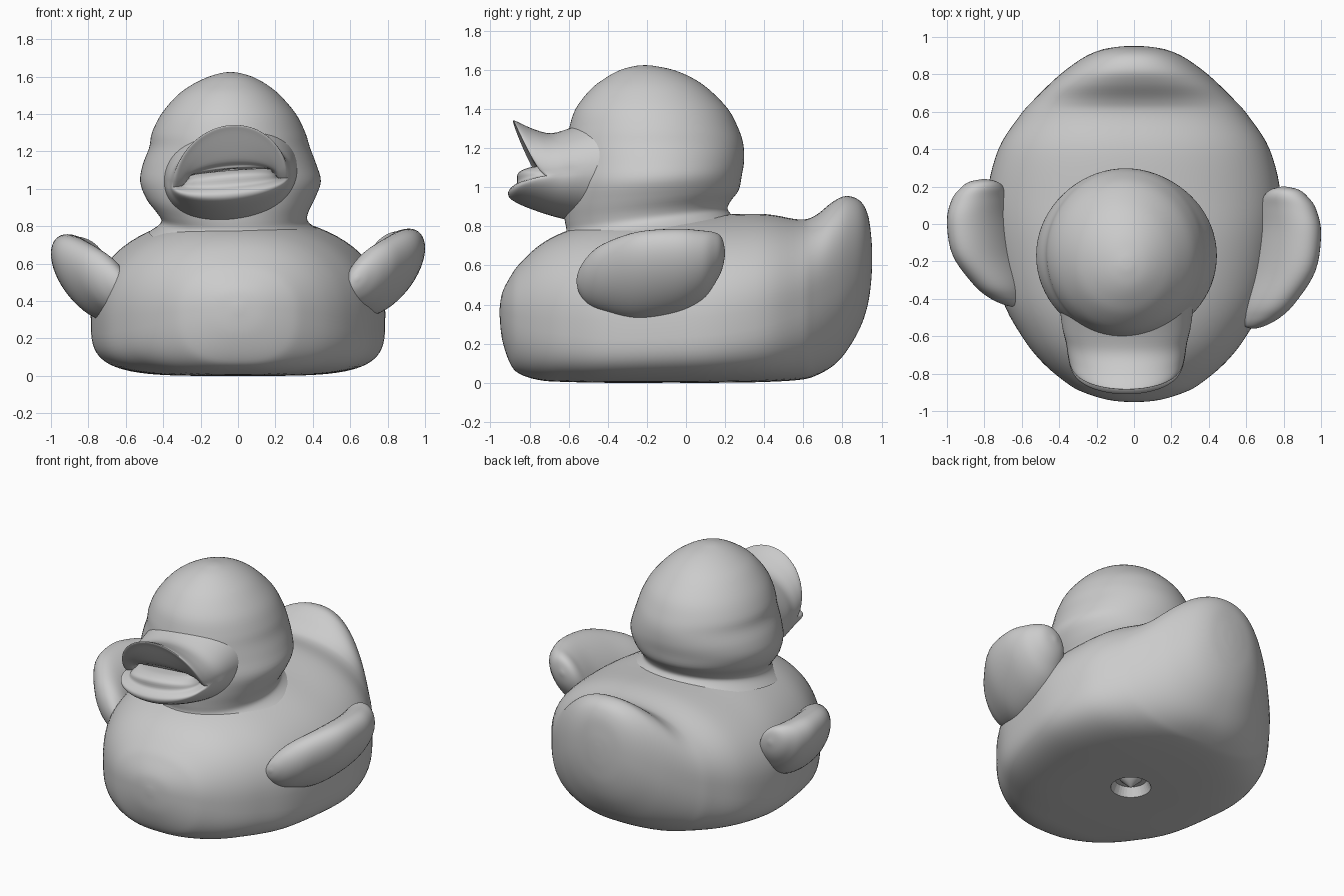
import bpy, bmesh
from math import sin, cos, pi, radians, copysign

if "Cube" in bpy.data.objects:
    bpy.data.objects.remove(bpy.data.objects["Cube"])


def spline(keys, steps):
    """Catmull-Rom interpolation through rows of station values."""
    out = []
    for i in range(len(keys) - 1):
        rows = [keys[max(i - 1, 0)], keys[i], keys[i + 1], keys[min(i + 2, len(keys) - 1)]]
        for s in range(steps):
            t = s / steps
            out.append([0.5 * (2 * b + (c - a) * t + (2 * a - 5 * b + 4 * c - d) * t * t
                               + (3 * b - a - 3 * c + d) * t ** 3) for a, b, c, d in zip(*rows)])
    return out + [list(keys[-1])]


def loft(name, keys, ring, steps=4, n=64, cap=(True, True)):
    """Skin rings made by ring(station, angle) into one smooth object."""
    bm = bmesh.new()
    rings = [[bm.verts.new(ring(k, 2 * pi * i / n)) for i in range(n)] for k in spline(keys, steps)]
    for a, b in zip(rings, rings[1:]):
        for i in range(n):
            j = (i + 1) % n
            bm.faces.new((a[i], a[j], b[j], b[i]))
    for use, r in zip(cap, (rings[0], rings[-1])):
        if use:
            bm.faces.new(r)
    bmesh.ops.remove_doubles(bm, verts=bm.verts, dist=0.0005)
    bmesh.ops.recalc_face_normals(bm, faces=bm.faces)
    me = bpy.data.meshes.new(name)
    bm.to_mesh(me)
    bm.free()
    ob = bpy.data.objects.new(name, me)
    bpy.context.collection.objects.link(ob)
    smooth(ob)
    return ob


def smooth(ob, angle=50):
    bpy.ops.object.select_all(action='DESELECT')
    ob.select_set(True)
    bpy.context.view_layer.objects.active = ob
    bpy.ops.object.shade_smooth_by_angle(angle=radians(angle))


def power(v, e):
    return copysign(abs(v) ** e, v)


# Body with upturned tail: y, half width, bottom z, widest z, top z, lower squareness
def body_ring(k, a):
    y, w, zb, zm, zt, low = k
    e = 2 / 2.2 if sin(a) > 0 else 2 / low
    h = zt - zm if sin(a) > 0 else zm - zb
    return (w * power(cos(a), e), y, zm + h * power(sin(a), e))


body = loft("body", [
    (-.953, .02, .34, .36, .38, 2.2), (-.94, .14, .22, .36, .46, 2.3),
    (-.90, .27, .10, .35, .54, 2.5), (-.85, .36, .045, .34, .61, 2.8),
    (-.74, .49, .012, .33, .71, 3.3), (-.60, .60, .004, .33, .78, 3.8),
    (-.40, .705, 0, .32, .83, 4.2), (-.10, .77, 0, .33, .86, 4.2),
    (.15, .785, 0, .34, .86, 4.0), (.40, .725, .004, .38, .863, 3.6),
    (.58, .61, .015, .43, .835, 3.1), (.66, .54, .035, .46, .855, 2.8),
    (.75, .45, .085, .50, .925, 2.5), (.82, .37, .16, .53, .955, 2.3),
    (.89, .27, .28, .58, .93, 2.2), (.93, .18, .40, .62, .86, 2.1),
    (.947, .09, .52, .64, .75, 2), (.952, .02, .61, .64, .67, 2)], body_ring, 5, 80)

# Plug recess in the base, with a small cone inside
bpy.ops.mesh.primitive_cone_add(vertices=40, radius1=.15, radius2=.10, depth=.12, location=(0, -.03, 0))
cutter = bpy.context.object
cutter.name = "recess_cutter"
cutter.hide_render = True
mod = body.modifiers.new("recess", 'BOOLEAN')
mod.operation, mod.object, mod.solver = 'DIFFERENCE', cutter, 'EXACT'
bpy.context.view_layer.objects.active = body
bpy.ops.object.modifier_apply(modifier="recess")
bpy.data.objects.remove(cutter)
smooth(body, 35)
bpy.ops.mesh.primitive_cone_add(vertices=32, radius1=.07, radius2=.008, depth=.06,
                                location=(0, -.03, .032), rotation=(pi, 0, 0))
bpy.context.object.name = "plug_nub"
smooth(bpy.context.object)


# Head with flared neck: z, centre x, centre y, radius x, radius y, neck tilt
def head_ring(k, a):
    z, cx, cy, rx, ry, tilt = k
    dy = ry * sin(a)
    return (cx + rx * cos(a), cy + dy, z + tilt * dy)


loft("head", [
    (.765, -.015, -.20, .46, .46, .145), (.80, -.015, -.20, .41, .43, .145),
    (.835, -.02, -.20, .39, .412, .14), (.88, -.03, -.195, .408, .425, .12),
    (.95, -.04, -.18, .452, .45, .08), (1.04, -.04, -.17, .483, .455, .04),
    (1.13, -.045, -.16, .464, .457, .01), (1.22, -.045, -.16, .43, .453, 0),
    (1.30, -.05, -.165, .41, .433, 0), (1.40, -.05, -.175, .36, .39, 0),
    (1.50, -.05, -.185, .275, .303, 0), (1.56, -.045, -.19, .195, .22, 0),
    (1.60, -.04, -.20, .115, .135, 0), (1.62, -.04, -.21, .045, .05, 0),
    (1.624, -.04, -.21, .008, .008, 0)], head_ring, 4, 72, (False, True))


# Open beak, root to lip and back into the mouth:
# half width, corner z, top z, bottom z, corner y, top y, bottom y
def beak_ring(k, a):
    w, zc, zt, zb, yc, yt, yb = k
    s = sin(a)
    x = w * cos(a)
    z = zc + (zt - zc if s > 0 else zc - zb) * s
    y = yc + ((yt if s > 0 else yb) - yc) * abs(s) ** .75
    return (x - .04, y, z + .08 * x)


loft("beak", [
    (.36, 1.07, 1.36, .80, -.42, -.45, -.45), (.345, 1.06, 1.295, .835, -.54, -.61, -.61),
    (.325, 1.05, 1.275, .865, -.62, -.70, -.72), (.315, 1.04, 1.30, .905, -.68, -.79, -.83),
    (.307, 1.035, 1.335, .94, -.71, -.865, -.895), (.297, 1.035, 1.338, .97, -.72, -.885, -.91),
    (.277, 1.035, 1.305, .995, -.715, -.868, -.895), (.255, 1.04, 1.22, 1.02, -.705, -.825, -.865),
    (.245, 1.05, 1.15, 1.07, -.695, -.785, -.86), (.225, 1.07, 1.125, 1.095, -.69, -.755, -.81),
    (.20, 1.09, 1.11, 1.10, -.69, -.745, -.75), (.03, 1.10, 1.105, 1.10, -.69, -.70, -.70)],
     beak_ring, 4, 64, (False, True))

# Wings: y, centre x, centre z, long radius, short radius
WING = [(-.56, .635, .52, .01, .008), (-.545, .645, .52, .07, .045), (-.50, .675, .525, .14, .085),
        (-.42, .715, .535, .20, .115), (-.25, .785, .545, .26, .135), (-.05, .82, .57, .248, .135),
        (.08, .82, .60, .20, .125), (.15, .81, .64, .14, .10), (.185, .805, .66, .085, .065),
        (.20, .80, .665, .01, .01)]


def wing_ring(side):
    t = radians(55)

    def ring(k, a):
        y, cx, cz, la, sb = k
        u, v = la * cos(a), sb * sin(a)
        x = cx + u * cos(t) - v * sin(t)
        z = cz + u * sin(t) + v * cos(t)
        # The left wing sits slightly lower and further back
        return (x, y, z) if side > 0 else (-x, y * .9 + .06, z - .03)
    return ring


for label, side in (("right_wing", 1), ("left_wing", -1)):
    loft(label, WING, wing_ring(side), 5, 48)
